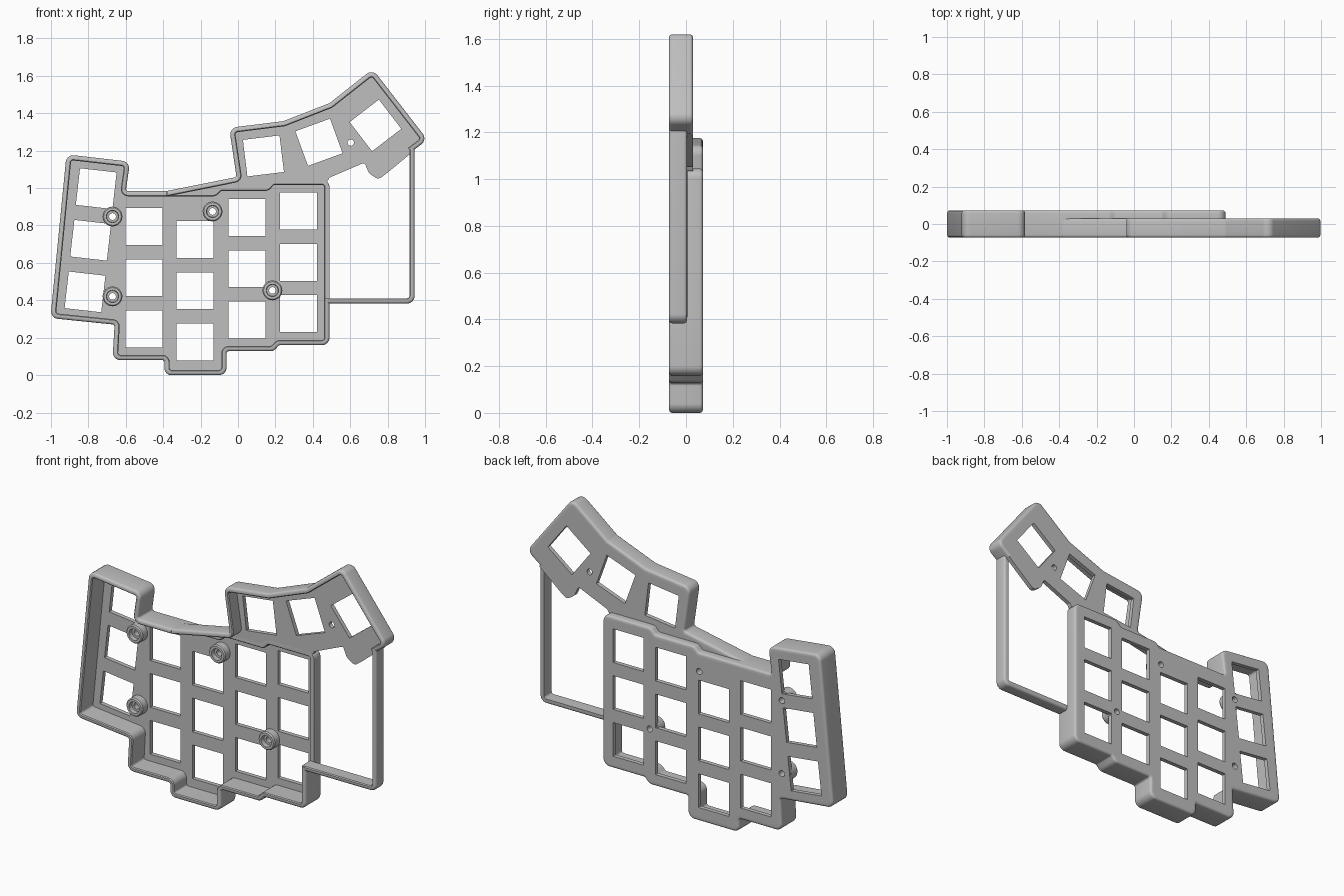
import bpy
import bmesh
from math import sin, cos, pi, radians
from mathutils import Vector

cube = bpy.data.objects.get("Cube")
if cube:
    bpy.data.objects.remove(cube)

grey = bpy.data.materials.new("plain grey")
grey.use_nodes = True
shade = (0.52, 0.52, 0.52, 1)
grey.diffuse_color = shade
grey.node_tree.nodes["Principled BSDF"].inputs["Base Color"].default_value = shade

WALL = 0.028
FRONT, BACK = -0.0725, 0.0725
THUMB_BACK, BAY_BACK = 0.03, 0.005
PLATE = 0.025


def finish(name, bm):
    bmesh.ops.recalc_face_normals(bm, faces=bm.faces)
    mesh = bpy.data.meshes.new(name)
    bm.to_mesh(mesh)
    bm.free()
    obj = bpy.data.objects.new(name, mesh)
    bpy.context.collection.objects.link(obj)
    mesh.materials.append(grey)
    bpy.ops.object.select_all(action='DESELECT')
    obj.select_set(True)
    bpy.context.view_layer.objects.active = obj
    bpy.ops.object.shade_smooth_by_angle(angle=radians(30))
    return obj


def rounded(points, closed=False, convex=0.04, concave=0.012, steps=6):
    """Fillet the corners of a counter-clockwise path."""
    pts = [Vector(p) for p in points]
    n = len(pts)
    out = []
    for i, p in enumerate(pts):
        if not closed and i in (0, n - 1):
            out.append(p)
            continue
        a, b = pts[i - 1] - p, pts[(i + 1) % n] - p
        u, v = a.normalized(), b.normalized()
        half = u.angle(v) / 2
        if half > 1.55:
            out.append(p)
            continue
        turn = v.x * u.y - v.y * u.x
        r = convex if turn > 0 else concave
        t = min(r * cos(half) / sin(half), 0.45 * a.length, 0.45 * b.length)
        r = t * sin(half) / cos(half)
        centre = p + (u + v).normalized() * (r / sin(half))
        start, end = p + u * t - centre, p + v * t - centre
        for k in range(steps + 1):
            out.append(centre + start.lerp(end, k / steps).normalized() * r)
    return out


def offset(pts, d, closed=False):
    """Shift a path to its left, which is the inside."""
    n = len(pts)
    out = []
    for i, p in enumerate(pts):
        before = (p - pts[i - 1]) if closed or i else pts[1] - p
        after = (pts[(i + 1) % n] - p) if closed or i < n - 1 else before
        n1 = Vector((-before.y, before.x)).normalized()
        n2 = Vector((-after.y, after.x)).normalized()
        out.append(p + (n1 + n2) * (d / (1 + n1.dot(n2))))
    return out


def wall(name, path, front, back, front_bevel=0.014, back_bevel=0.014):
    """Sweep a wall section with rounded outer edges along a path."""
    angles = [k * pi / 8 for k in range(5)]
    profile = [(WALL, back)]
    profile += [(back_bevel * (1 - sin(a)), back - back_bevel * (1 - cos(a))) for a in angles]
    profile += [(front_bevel * (1 - cos(a)), front + front_bevel * (1 - sin(a))) for a in angles]
    profile += [(WALL - 0.005, front), (WALL, front + 0.005)]
    bm = bmesh.new()
    rows = [[bm.verts.new((p.x, y, p.y)) for p in offset(path, d)] for d, y in profile]
    for i, row in enumerate(rows):
        last = rows[i - 1]
        for j in range(len(path) - 1):
            bm.faces.new((last[j], last[j + 1], row[j + 1], row[j]))
    for end in (0, -1):
        bm.faces.new([row[end] for row in rows])
    bmesh.ops.remove_doubles(bm, verts=bm.verts, dist=1e-5)
    finish(name, bm)


def plate(name, outline, holes, back):
    """Flat plate with cut openings."""
    bm = bmesh.new()
    for loop in [outline] + holes:
        vs = [bm.verts.new((p[0], back, p[1])) for p in loop]
        for i, v in enumerate(vs):
            bm.edges.new((vs[i - 1], v))
    bmesh.ops.triangle_fill(bm, edges=bm.edges[:], use_beauty=True, normal=(0, 1, 0))
    grown = bmesh.ops.extrude_face_region(bm, geom=bm.faces[:])
    moved = [g for g in grown["geom"] if isinstance(g, bmesh.types.BMVert)]
    bmesh.ops.translate(bm, verts=moved, vec=(0, -PLATE, 0))
    finish(name, bm)


def square(x, z, degrees=0, size=0.197):
    a = radians(degrees)
    h = size / 2
    return [(x + u * cos(a) - v * sin(a), z + u * sin(a) + v * cos(a))
            for u, v in ((-h, -h), (h, -h), (h, h), (-h, h))]


def circle(x, z, r, n=24):
    return [(x + r * cos(2 * pi * k / n), z + r * sin(2 * pi * k / n)) for k in range(n)]


def boss(name, x, z):
    """Screw post with a counterbore, turned around its axis."""
    profile = [(0.053, BACK - 0.01), (0.053, 0.004), (0.047, -0.003), (0.033, -0.003),
               (0.031, 0.022), (0.018, 0.022), (0.018, BACK - 0.01)]
    bm = bmesh.new()
    rings = [[bm.verts.new((px, y, pz)) for px, pz in circle(x, z, r)] for r, y in profile]
    for i, ring in enumerate(rings):
        last = rings[i - 1]
        for j in range(len(ring)):
            bm.faces.new((last[j - 1], last[j], ring[j], ring[j - 1]))
    finish(name, bm)


# Outline sections, counter-clockwise in (x, z)
tray = [(-0.382, 0.984), (-0.6, 0.984), (-0.577, 1.141), (-0.917, 1.18), (-1.003, 0.305),
        (-0.66, 0.27), (-0.671, 0.08), (-0.393, 0.08), (-0.393, 0), (-0.061, 0),
        (-0.061, 0.128), (0.19, 0.128), (0.22, 0.16), (0.489, 0.16), (0.489, 0.41)]
step = [(0.489, 0.383), (0.489, 1.045), (0.18, 1.045), (0.15, 1.013),
        (-0.1, 1.013), (-0.13, 0.984), (-0.382, 0.984)]
thumb = [(0.925, 1.192), (1.013, 1.258), (0.72, 1.636), (0.489, 1.454), (0.243, 1.358),
         (-0.047, 1.322), (-0.008, 1.059), (-0.382, 0.984)]
bay = [(0.47, 0.383), (0.944, 0.383), (0.944, 1.215)]

wall("tray_wall", rounded(tray), FRONT, BACK)
wall("step_wall", rounded(step), BAY_BACK, BACK, front_bevel=0.002)
wall("thumb_wall", rounded(thumb), FRONT, THUMB_BACK)
wall("bay_frame", rounded(bay), FRONT, BAY_BACK)

# Main plate: four straight key columns and one tilted column
posts = [(-0.671, 0.848), (-0.671, 0.421), (-0.136, 0.875), (0.184, 0.453)]
openings = [square(x, low + row * 0.274)
            for x, low in ((-0.503, 0.247), (-0.23, 0.177), (0.048, 0.295), (0.323, 0.329))
            for row in range(3)]
openings += [square(-0.818 + row * 0.03, 0.445 + row * 0.276, -6.5) for row in range(3)]
openings += [circle(x, z, 0.018) for x, z in posts]
outline = rounded(tray[:-1] + step[1:-1], closed=True)
plate("main_plate", offset(outline, 0.02, closed=True), openings, BACK)

# Thumb plate with its free lower edge
lower_edge = [(-0.125, 0.968), (-0.09, 0.997), (0.155, 0.997), (0.185, 1.03), (0.475, 1.03),
              (0.489, 1.056), (0.676, 1.136), (0.7, 1.08), (0.75, 1.045), (0.79, 1.075),
              (0.93, 1.19)]
thumb_openings = [square(0.136, 1.172, 7), square(0.433, 1.245, 20), square(0.735, 1.335, 37.5),
                  circle(0.603, 1.243, 0.017)]
plate("thumb_plate", offset(rounded(thumb), 0.02) + rounded(lower_edge, convex=0.03),
      thumb_openings, THUMB_BACK)

# Screw posts
for number, (x, z) in enumerate(posts, 1):
    boss(f"screw_post_{number}", x, z)
